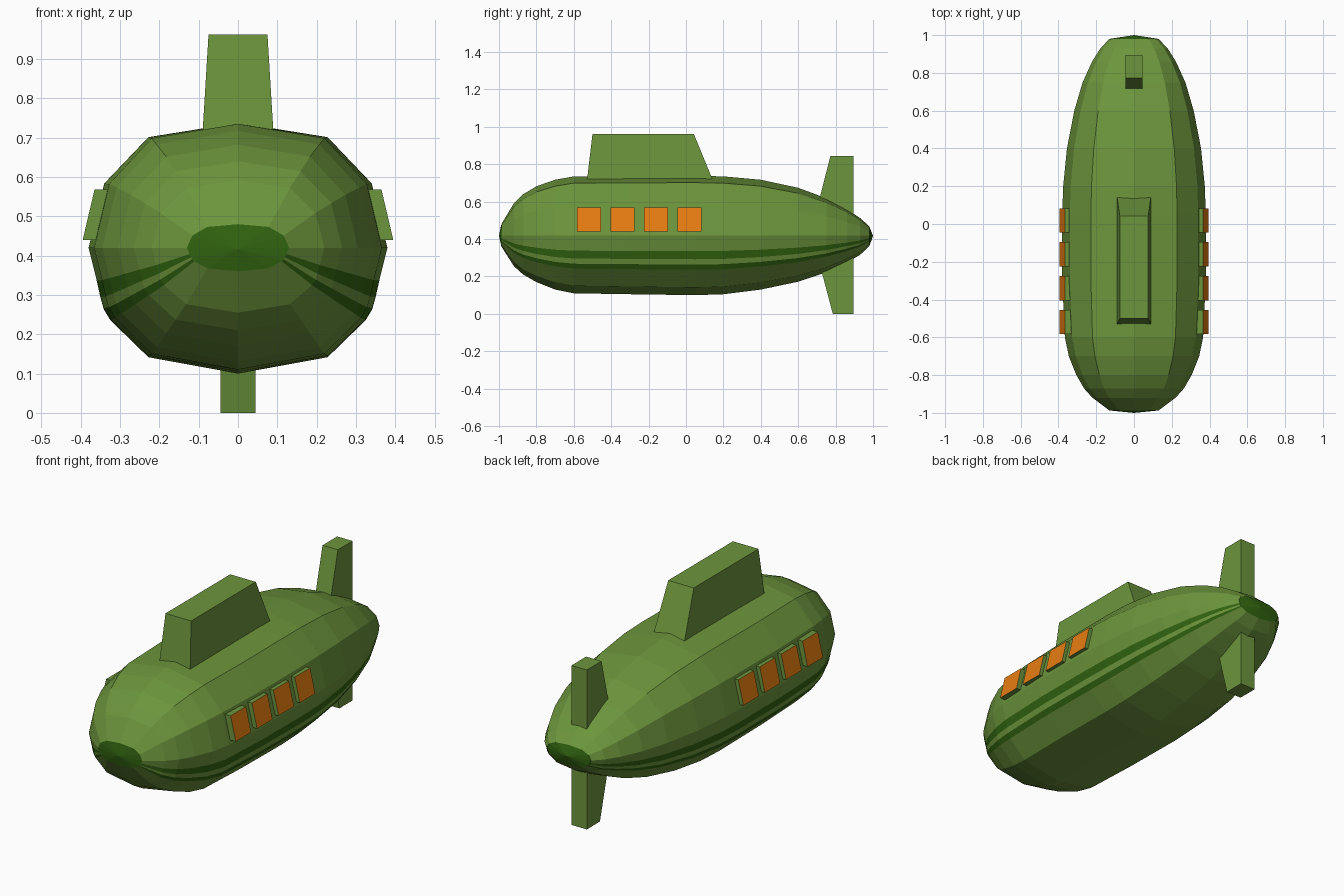
import bpy, bmesh, math

if "Cube" in bpy.data.objects:
    bpy.data.objects.remove(bpy.data.objects["Cube"])


def material(name, rgb):
    m = bpy.data.materials.new(name)
    m.diffuse_color = (*rgb, 1)
    m.use_nodes = True
    m.node_tree.nodes["Principled BSDF"].inputs["Base Color"].default_value = m.diffuse_color
    return m


GREEN = material("hull green", (0.15, 0.30, 0.045))
DARK = material("dark green", (0.030, 0.125, 0.005))
ORANGE = material("window orange", (0.82, 0.21, 0.006))


def make_object(name, bm, mats):
    bmesh.ops.recalc_face_normals(bm, faces=bm.faces)
    me = bpy.data.meshes.new(name)
    bm.to_mesh(me)
    bm.free()
    for m in mats:
        me.materials.append(m)
    ob = bpy.data.objects.new(name, me)
    bpy.context.collection.objects.link(ob)
    return ob


def block(bm, lower, upper):
    """Six-sided block between two four-point loops."""
    a = [bm.verts.new(p) for p in lower]
    b = [bm.verts.new(p) for p in upper]
    faces = [bm.faces.new(a[::-1]), bm.faces.new(b)]
    for i in range(4):
        j = (i + 1) % 4
        faces.append(bm.faces.new((a[i], a[j], b[j], b[i])))
    return faces


def rect(hw, y0, y1, z):
    return [(-hw, y0, z), (hw, y0, z), (hw, y1, z), (-hw, y1, z)]


# Hull: half section (x, z as fractions of half width / height), top to bottom
half = [(0, 1), (0.60, 0.885), (0.895, 0.515), (1, 0),
        (0.945, -0.265), (0.92, -0.40), (0.898, -0.49), (0.855, -0.575),
        (0.60, -0.87), (0, -1)]
STRIPES = (4, 6)
section = half + [(-x, z) for x, z in half[-2:0:-1]]
# Stations along the hull: y, half width, top z, bottom z
stations = [(-0.987, 0.13, 0.48, 0.36), (-0.92, 0.22, 0.592, 0.255),
            (-0.87, 0.265, 0.64, 0.21), (-0.80, 0.305, 0.682, 0.17),
            (-0.70, 0.345, 0.717, 0.13), (-0.60, 0.366, 0.735, 0.11),
            (-0.30, 0.38, 0.737, 0.105), (0.05, 0.38, 0.738, 0.10),
            (0.20, 0.375, 0.735, 0.105), (0.40, 0.355, 0.717, 0.13),
            (0.60, 0.316, 0.674, 0.172), (0.75, 0.272, 0.618, 0.222),
            (0.86, 0.222, 0.56, 0.275), (0.93, 0.178, 0.513, 0.315),
            (0.98, 0.13, 0.468, 0.362)]
ZC = 0.42
bm = bmesh.new()
rings = [[bm.verts.new((x * w, y, ZC + z * ((zt - ZC) if z > 0 else (ZC - zb))))
          for x, z in section] for y, w, zt, zb in stations]
n = len(section)
for r, s in zip(rings, rings[1:]):
    for i in range(n):
        j = (i + 1) % n
        f = bm.faces.new((r[i], r[j], s[j], s[i]))
        f.material_index = int(min(i, n - 1 - i) in STRIPES)
# Dark caps on nose and tail
for ring, y in ((rings[0], -1.0), (rings[-1], 1.0)):
    tip = bm.verts.new((0, y, ZC - 0.003))
    for i in range(n):
        bm.faces.new((ring[i], ring[(i + 1) % n], tip)).material_index = 1
make_object("hull", bm, [GREEN, DARK])

# Conning tower
bm = bmesh.new()
block(bm, rect(0.094, -0.537, 0.17, 0.65), rect(0.075, -0.50, 0.042, 0.962))
make_object("conning_tower", bm, [GREEN])

# Tail fins, above and below
for name, z_root, z_tip, y_root, y_tip in (
        ("upper_tail_fin", 0.50, 0.845, 0.685, 0.772),
        ("lower_tail_fin", 0.34, 0.0, 0.695, 0.785)):
    bm = bmesh.new()
    block(bm, rect(0.045, y_root, 0.895, z_root), rect(0.045, y_tip, 0.895, z_tip))
    make_object(name, bm, [GREEN])

# Windows: tilted green blocks with an orange outer face
for side, name in ((1, "right_windows"), (-1, "left_windows")):
    bm = bmesh.new()
    for k in range(4):
        y0 = -0.583 + 0.179 * k
        y1 = y0 + 0.129

        def loop(xb, xt):
            return [(side * xb, y0, 0.44), (side * xb, y1, 0.44),
                    (side * xt, y1, 0.568), (side * xt, y0, 0.568)]
        faces = block(bm, loop(0.34, 0.31), loop(0.395, 0.365))
        faces[1].material_index = 1
    make_object(name, bm, [GREEN, ORANGE])
